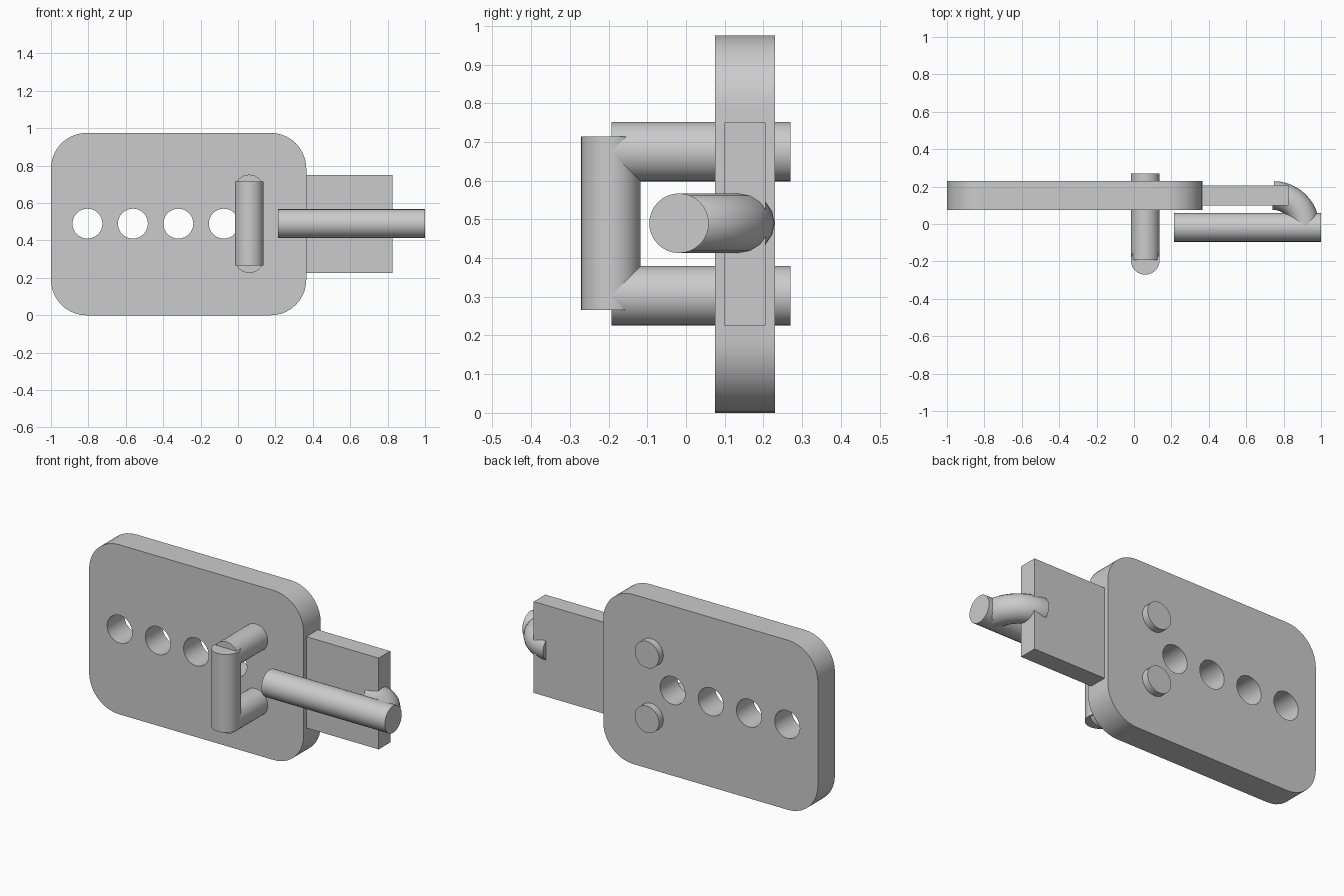
import bpy
from math import pi, cos, sin, radians

if "Cube" in bpy.data.objects:
    bpy.data.objects.remove(bpy.data.objects["Cube"])

R = 0.077          # shared rod radius
MID = 0.49         # centre height of plate, holes and pin


def arc(cx, cy, r, a0, a1, n):
    return [(cx + r * cos(a0 + (a1 - a0) * i / n), cy + r * sin(a0 + (a1 - a0) * i / n))
            for i in range(n + 1)]


def finish(ob, name):
    ob.name = name
    bpy.ops.object.select_all(action='DESELECT')
    ob.select_set(True)
    bpy.context.view_layer.objects.active = ob
    if ob.type == 'CURVE':
        bpy.ops.object.convert(target='MESH')
    bpy.ops.object.shade_smooth_by_angle(angle=radians(30))


def curve(name, dims, loops, cyclic):
    cu = bpy.data.curves.new(name, 'CURVE')
    cu.dimensions = dims
    for pts in loops:
        s = cu.splines.new('POLY')
        s.points.add(len(pts) - 1)
        for p, (x, y) in zip(s.points, pts):
            p.co = (x, y, 0, 1)
        s.use_cyclic_u = cyclic
    ob = bpy.data.objects.new(name, cu)
    bpy.context.collection.objects.link(ob)
    return ob


def rod(name, axis, centre, length):
    rot = {'x': (0, pi / 2, 0), 'y': (pi / 2, 0, 0), 'z': (0, 0, 0)}[axis]
    bpy.ops.mesh.primitive_cylinder_add(vertices=32, radius=R, depth=length,
                                        location=centre, rotation=rot)
    finish(bpy.context.object, name)


# Rounded plate with a row of four holes
x0, x1, z0, z1, cr = -1.0, 0.365, 0.0, 0.975, 0.19
corners = [(x1 - cr, z1 - cr), (x0 + cr, z1 - cr), (x0 + cr, z0 + cr), (x1 - cr, z0 + cr)]
outline = [p for i, (x, z) in enumerate(corners)
           for p in arc(x, z, cr, i * pi / 2, (i + 1) * pi / 2, 10)]
holes = [arc(-0.805 + 0.243 * i, MID, 0.08, 0, 2 * pi, 32)[:-1] for i in range(4)]
plate = curve("plate", '2D', [outline] + holes, True)
plate.data.fill_mode = 'BOTH'
plate.data.extrude = 0.0775
plate.rotation_euler.x = pi / 2
plate.location.y = 0.1525
finish(plate, "plate")

# Staple: two legs through the plate joined by an upright bar
for label, z in (("upper", 0.675), ("lower", 0.303)):
    rod("staple_leg_" + label, 'y', (0.06, 0.0385, z), 0.463)
rod("staple_bar", 'z', (0.06, -0.194, MID), 0.449)

# Flat tab on the side of the plate
bpy.ops.mesh.primitive_cube_add(size=1, location=(0.5725, 0.1525, 0.488))
tab = bpy.context.object
tab.scale = (0.505, 0.105, 0.525)
tab.name = "side_tab"

# Hinge pin and the bent arm joining it to the tab
rod("pin", 'x', (0.6075, -0.018, MID), 0.785)
arm = curve("bent_arm", '3D', [arc(0.745, -0.018, 0.17, pi / 2, 0, 12)], False)
arm.data.bevel_depth = R
arm.data.bevel_resolution = 6
arm.data.use_fill_caps = True
arm.location.z = MID
finish(arm, "bent_arm")
